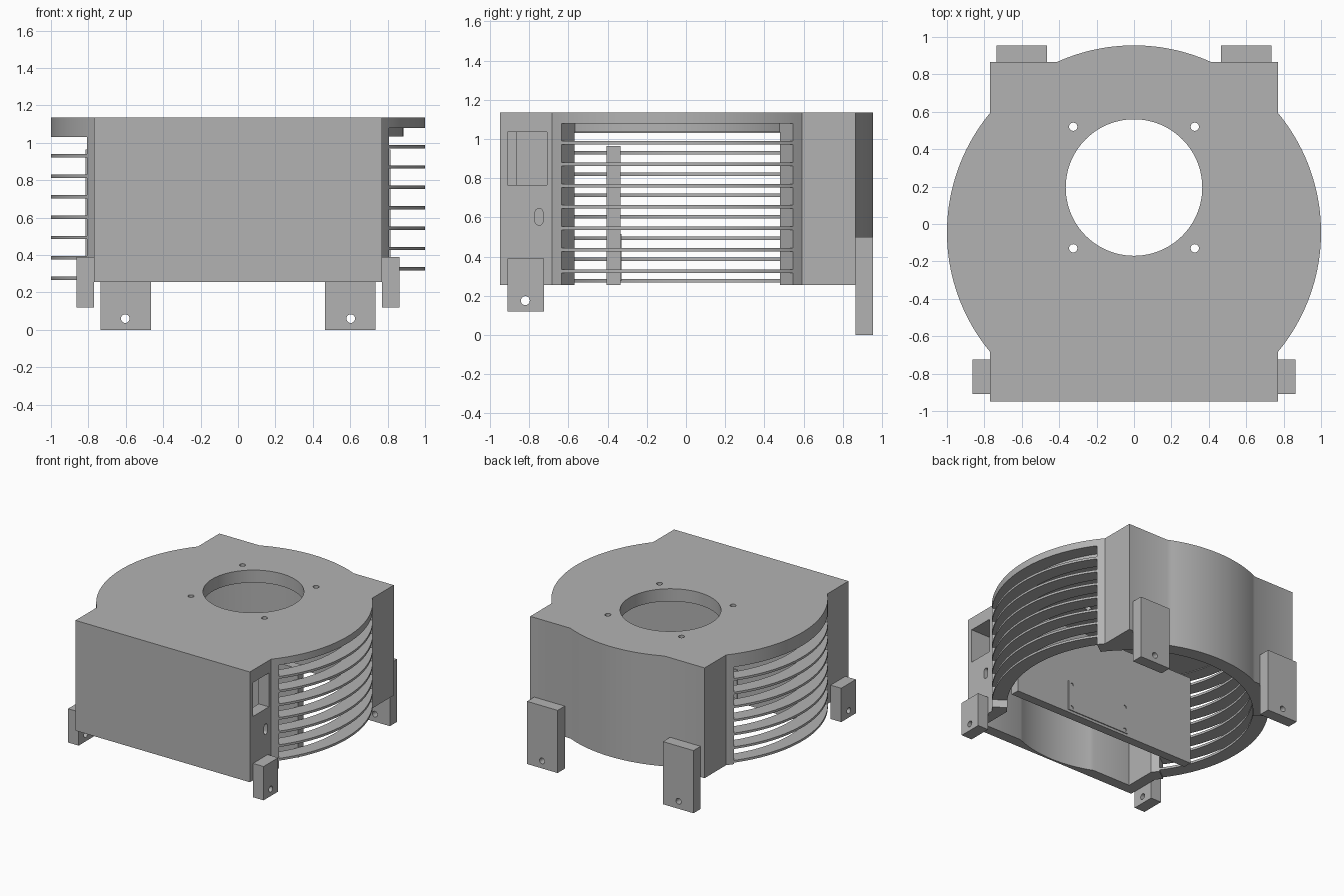
import bpy, bmesh
from math import pi, sin, cos, asin, sqrt, radians
from mathutils import Matrix

cube = bpy.data.objects.get("Cube")
if cube:
    bpy.data.objects.remove(cube, do_unlink=True)

grey = bpy.data.materials.new("plain grey")
grey.use_nodes = True
tone = (0.45, 0.45, 0.45, 1)
grey.diffuse_color = tone
grey.node_tree.nodes["Principled BSDF"].inputs["Base Color"].default_value = tone

BOTTOM, TOP, CEILING = 0.255, 1.135, 1.035
CY, R, R_IN = -0.045, 1.0, 0.89          # round housing: centre y, radii
BOX_X, FRONT, BACK = 0.77, -0.95, 0.865  # rectangular housing


def add_prism(bm, points, z0, z1):
    """Extrude a closed outline from z0 to z1."""
    base = bm.faces.new([bm.verts.new((x, y, z0)) for x, y in points])
    ext = bmesh.ops.extrude_face_region(bm, geom=[base])
    moved = [v for v in ext["geom"] if isinstance(v, bmesh.types.BMVert)]
    bmesh.ops.translate(bm, verts=moved, vec=(0, 0, z1 - z0))


def finish(name, bm):
    bmesh.ops.recalc_face_normals(bm, faces=bm.faces[:])
    mesh = bpy.data.meshes.new(name)
    bm.to_mesh(mesh)
    bm.free()
    mesh.materials.append(grey)
    obj = bpy.data.objects.new(name, mesh)
    bpy.context.collection.objects.link(obj)
    return obj


def prism(name, points, z0, z1):
    bm = bmesh.new()
    add_prism(bm, points, z0, z1)
    return finish(name, bm)


def box(name, x0, x1, y0, y1, z0, z1):
    return prism(name, [(x0, y0), (x1, y0), (x1, y1), (x0, y1)], z0, z1)


def arc(r, a0, a1, n, cx=0, cy=CY):
    return [(cx + r * cos(a0 + (a1 - a0) * i / n),
             cy + r * sin(a0 + (a1 - a0) * i / n)) for i in range(n + 1)]


def rod(name, centre, r, length, axis="Z", segments=24):
    """Cylinder along an axis, used for drilling."""
    turn = {"X": Matrix.Rotation(pi / 2, 4, "Y"),
            "Y": Matrix.Rotation(pi / 2, 4, "X"), "Z": Matrix()}[axis]
    bm = bmesh.new()
    bmesh.ops.create_cone(bm, cap_ends=True, segments=segments, radius1=r, radius2=r,
                          depth=length, matrix=Matrix.Translation(centre) @ turn)
    return finish(name, bm)


def combine(obj, cutter, operation="DIFFERENCE"):
    mod = obj.modifiers.new("cut", "BOOLEAN")
    mod.operation, mod.solver, mod.object = operation, "EXACT", cutter
    bpy.context.view_layer.objects.active = obj
    bpy.ops.object.modifier_apply(modifier=mod.name)
    bpy.data.objects.remove(cutter, do_unlink=True)


# Housing outline: box with round bulges on both sides and the back
side = asin(sqrt(R * R - BOX_X ** 2) / R)
rear = asin((BACK - CY) / R)
outline = [(-BOX_X, FRONT), (BOX_X, FRONT)]
outline += arc(R, -side, side, 40) + [(BOX_X, BACK)]
outline += arc(R, rear, pi - rear, 24) + [(-BOX_X, BACK)]
outline += arc(R, pi - side, pi + side, 40)
housing = prism("housing", outline, BOTTOM, TOP)

# Hollow interior, open underneath: round chamber and front compartment
combine(housing, prism("chamber_cutter", arc(R_IN, 0, 2 * pi, 120)[:-1], 0, CEILING))
combine(housing, box("front_cutter", -0.68, 0.68, -0.865, -0.3, 0.01, CEILING))

# Ventilation slots, staggered between the two sides
bm = bmesh.new()
spread = asin(0.59)
for middle, first in ((0, 1.08), (pi, 1.03)):
    a0, a1 = middle - spread, middle + spread
    sector = arc(1.1, a0, a1, 40) + arc(R_IN - 0.006, a1, a0, 40)
    for i in range(8):
        top = first - i * 0.109
        add_prism(bm, sector, top - 0.091, top)
combine(housing, finish("slot_cutter", bm))

# Fan opening and its screw holes
combine(housing, rod("fan_cutter", (0, 0.195, 1.1), 0.365, 0.4, segments=96))
for x in (-0.325, 0.325):
    for y in (-0.13, 0.52):
        combine(housing, rod("screw_cutter", (x, y, 1.1), 0.022, 0.4))

# Connector window and small rounded slot in one side only
combine(housing, box("window_cutter", 0.6, 0.9, -0.91, -0.71, 0.765, CEILING))
combine(housing, box("switch_cutter", 0.6, 0.9, -0.77, -0.73, 0.58, 0.625))
for z in (0.58, 0.625):
    combine(housing, rod("switch_end_cutter", (0.75, -0.75, z), 0.02, 0.3, "X"))

# Inner partition wall with a drilled cover plate
box("partition", -0.815, 0.815, -0.405, -0.335, BOTTOM, 0.965)
plate = box("cover_plate", -0.22, 0.34, -0.337, -0.328, 0.275, 0.515)
for x in (-0.19, 0.31):
    for z in (0.3, 0.49):
        combine(plate, rod("plate_cutter", (x, -0.33, z), 0.014, 0.1, "Y"))

# Mounting brackets: long ones behind, short ones at the sides
for s, label in ((1, "left"), (-1, "right")):
    xs = sorted((s * 0.465, s * 0.735))
    leg = box("back_bracket_" + label, *xs, BACK, 0.955, 0, 0.5)
    combine(leg, rod("hole_cutter", (s * 0.603, 0.91, 0.06), 0.023, 0.3, "Y"))
    xs = sorted((s * BOX_X, s * 0.863))
    tab = box("side_bracket_" + label, *xs, -0.91, -0.725, 0.12, 0.39)
    combine(tab, rod("hole_cutter", (s * 0.81, -0.82, 0.175), 0.023, 0.3, "X"))

# Smooth the curved walls, keep edges sharp
bpy.ops.object.select_all(action="DESELECT")
housing.select_set(True)
bpy.context.view_layer.objects.active = housing
bpy.ops.object.shade_smooth_by_angle(angle=radians(30))
